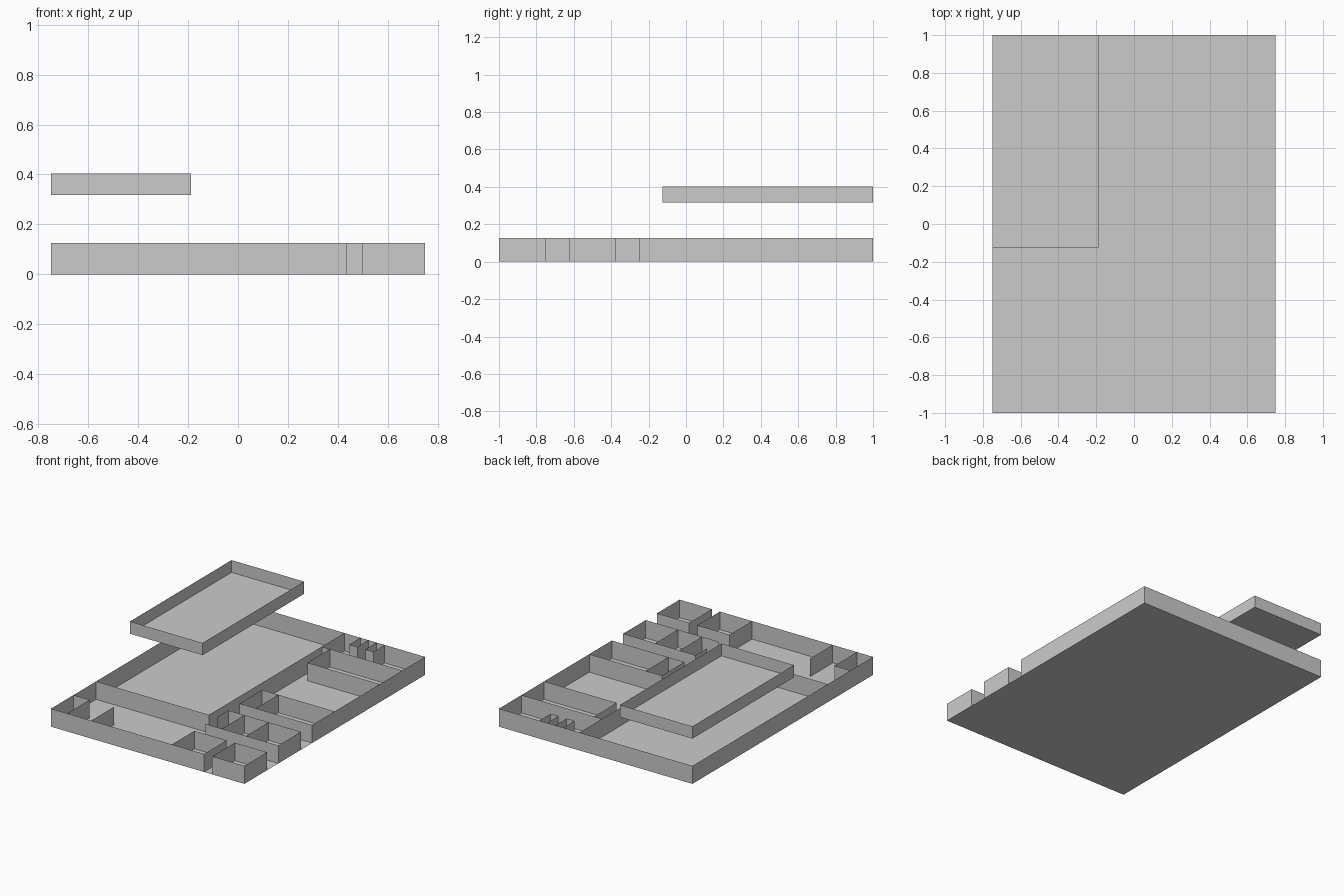
import bpy, bmesh

if "Cube" in bpy.data.objects:
    bpy.data.objects.remove(bpy.data.objects["Cube"])

U = 1 / 16      # plan grid unit
H = 0.126       # wall height


def make(name, floors, paths, z, h):
    """Thin floor rectangles and upright wall sheets along plan paths (grid units)."""
    bm = bmesh.new()
    for x0, y0, x1, y1 in floors:
        bm.faces.new([bm.verts.new((x * U, y * U, z)) for x, y in
                      ((x0, y0), (x1, y0), (x1, y1), (x0, y1))])
    for path in paths:
        low = [bm.verts.new((x * U, y * U, z)) for x, y in path]
        top = [bm.verts.new((x * U, y * U, z + h)) for x, y in path]
        for i in range(len(path) - 1):
            bm.faces.new((low[i], low[i + 1], top[i + 1], top[i]))
    me = bpy.data.meshes.new(name)
    bm.to_mesh(me)
    bm.free()
    ob = bpy.data.objects.new(name, me)
    bpy.context.collection.objects.link(ob)
    return ob


# ground floor slab
make("ground_floor", [(-12, -16, 12, 16)], [], 0, H)

# outer walls, with door gaps at the front and right
make("outer_walls", [], [
    [(7, -16), (-12, -16), (-12, 16), (12, 16), (12, -4)],
    [(12, -6), (12, -10)],
    [(12, -12), (12, -16), (8, -16)],
], 0, H)

# large hall
make("hall_walls", [], [[(-12, -8), (2, -8), (2, 16)]], 0, H)

# front left entry closet and screen
make("entry_walls", [], [
    [(-12, -12), (-10, -12), (-10, -16)],
    [(-7, -12), (-7, -16)],
], 0, H)

# small front rooms either side of the front door
make("front_room_walls", [], [
    [(3, -16), (3, -12), (7, -12), (7, -16)],
    [(8, -16), (8, -12), (12, -12)],
], 0, H)

# right side rooms
make("side_room_walls", [], [
    [(12, -10), (3, -10)],
    [(12, -6), (3, -6), (3, -8)],
    [(5, -10), (5, -6)],
    [(8, -10), (8, -6)],
    [(12, -4), (3, -4), (3, 0), (12, 0)],
    [(5, -4), (5, 0)],
    [(12, 8), (3, 8), (3, 12), (12, 12)],
    [(2, 12), (3, 12)],
], 0, H)

# back stalls
make("stall_walls", [], [[(x, 16), (x, 14), (x + 1, 14), (x + 1, 16)] for x in (4, 6)], 0, H)

# raised upper floor tray
make("upper_floor", [(-12, -2, -3, 16)],
     [[(-12, -2), (-3, -2), (-3, 16), (-12, 16), (-12, -2)]], 0.317, 0.086)
